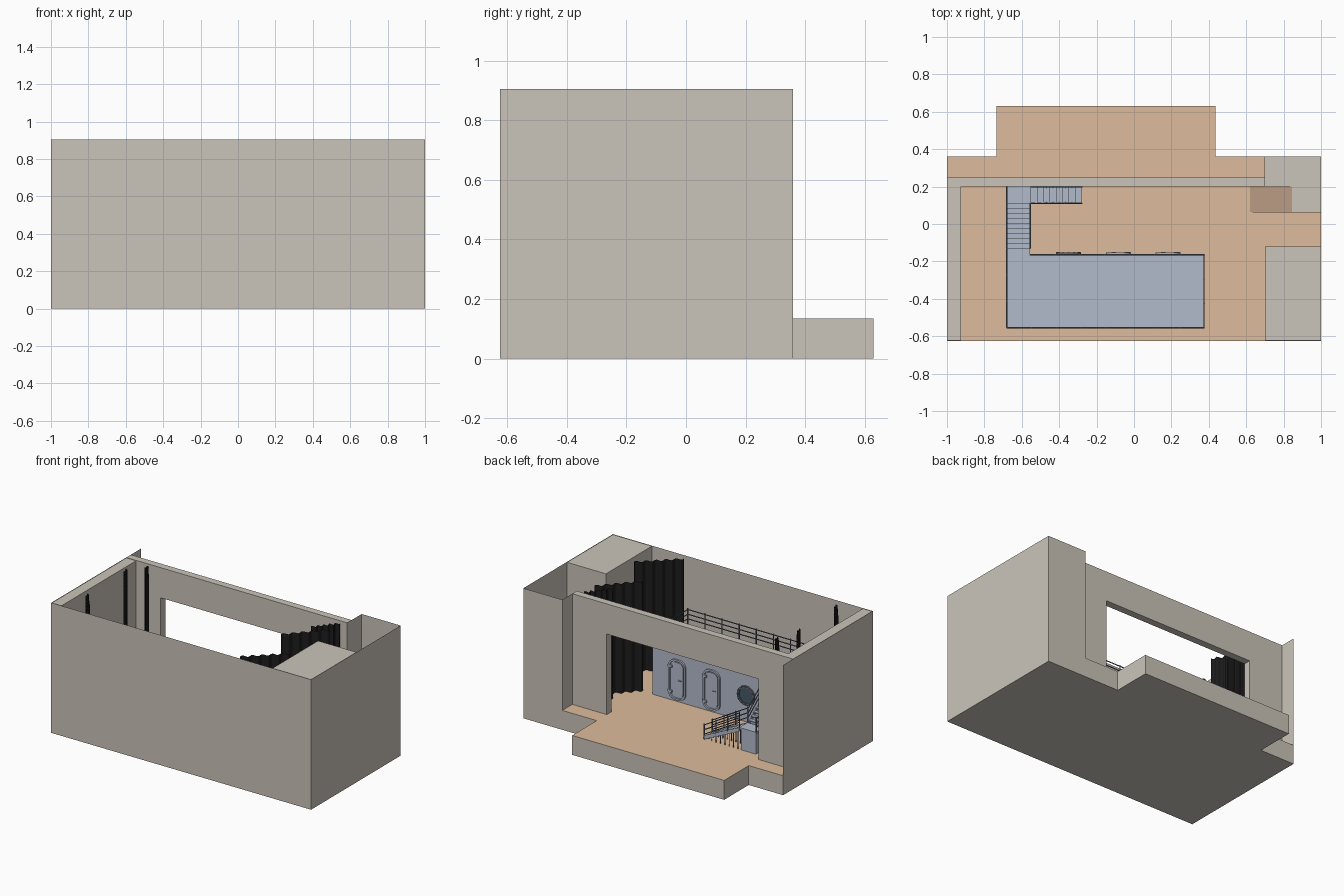
import bpy, bmesh, math
from mathutils import Vector

if "Cube" in bpy.data.objects:
    bpy.data.objects.remove(bpy.data.objects["Cube"])

def mat(name, c):
    m = bpy.data.materials.new(name)
    m.diffuse_color = (*c, 1)
    m.use_nodes = True
    m.node_tree.nodes["Principled BSDF"].inputs["Base Color"].default_value = m.diffuse_color
    return m

STONE = mat("plaster", (0.60, 0.56, 0.49))
WOOD = mat("stage_wood", (0.74, 0.50, 0.34))
STEEL = mat("painted_steel", (0.45, 0.50, 0.60))
RAIL = mat("rail_metal", (0.12, 0.14, 0.17))
BLACK = mat("black_cloth", (0.012, 0.012, 0.012))
GLASS = mat("dark_glass", (0.06, 0.10, 0.14))
FLOOR, TOP, DECK, LAND = 0.135, 0.905, 0.475, 0.29

def finish(bm, name, *mats):
    me = bpy.data.meshes.new(name)
    bm.to_mesh(me)
    bm.free()
    for m in mats:
        me.materials.append(m)
    ob = bpy.data.objects.new(name, me)
    bpy.context.collection.objects.link(ob)
    return ob

def add_box(bm, x0, x1, y0, y1, z0, z1):
    v = [bm.verts.new((x, y, z)) for z in (z0, z1) for x, y in ((x0, y0), (x1, y0), (x1, y1), (x0, y1))]
    for f in ((3, 2, 1, 0), (4, 5, 6, 7), (0, 1, 5, 4), (1, 2, 6, 5), (2, 3, 7, 6), (3, 0, 4, 7)):
        bm.faces.new([v[i] for i in f])

def boxes(name, m, *dims):
    bm = bmesh.new()
    for d in dims:
        add_box(bm, *d)
    return finish(bm, name, m)

def add_bar(bm, a, b, r, n=6):
    a, b = Vector(a), Vector(b)
    d = b - a
    res = bmesh.ops.create_cone(bm, cap_ends=True, segments=n, radius1=r, radius2=r, depth=d.length)
    q = Vector((0, 0, 1)).rotation_difference(d)
    for v in res["verts"]:
        v.co = q @ v.co + (a + b) / 2

def sheet(name, m, pts, z0, z1):
    bm = bmesh.new()
    lo = [bm.verts.new((x, y, z0)) for x, y in pts]
    hi = [bm.verts.new((x, y, z1)) for x, y in pts]
    for i in range(len(pts) - 1):
        bm.faces.new((lo[i], lo[i + 1], hi[i + 1], hi[i]))
    return finish(bm, name, m)

# Stage floor with apron, notched for the sunken side room
outline = [(-1, -.625), (1, -.625), (1, .065), (.62, .065), (.62, .2), (.7, .2), (.7, .36),
           (.435, .36), (.435, .63), (-.735, .63), (-.735, .36), (-1, .36)]
bm = bmesh.new()
face = bm.faces.new([bm.verts.new((x, y, 0)) for x, y in outline])
ext = bmesh.ops.extrude_face_region(bm, geom=[face], use_keep_orig=True)
for g in ext["geom"]:
    if isinstance(g, bmesh.types.BMVert):
        g.co.z = FLOOR
    elif isinstance(g, bmesh.types.BMFace):
        g.material_index = 1
bmesh.ops.recalc_face_normals(bm, faces=bm.faces)
finish(bm, "stage_floor", STONE, WOOD)

# Sunken room floor and ramp leading down to it
boxes("side_room_floor", STONE, (.62, 1, .065, .36, 0, .004))
bm = bmesh.new()
bm.faces.new([bm.verts.new(p) for p in ((.62, .065, FLOOR), (.845, .065, .005), (.845, .2, .005), (.62, .2, FLOOR))])
finish(bm, "side_ramp", WOOD)

# Thin outer shell, thick inner wall, side block and proscenium
sheet("outer_shell", STONE, [(-1, .36), (-1, -.625), (1, -.625), (1, .36), (.7, .36), (.7, .25)], 0, TOP)
boxes("left_wall", STONE, (-.999, -.925, -.624, .2, FLOOR, TOP - .003))
boxes("side_block", STONE, (.7, .999, -.624, -.12, FLOOR, TOP - .003))
boxes("proscenium", STONE, (-.999, -.735, .2, .25, FLOOR, TOP), (.435, .7, .2, .25, FLOOR, TOP),
      (-.735, .435, .2, .25, .695, TOP))

# Black wing curtains, angled and pleated
def curtain(name, a, b, folds=5):
    a, b = Vector(a), Vector(b)
    d = b - a
    n = Vector((-d.y, d.x)).normalized()
    k = folds * 8
    pts = [a + d * i / k + n * .012 * math.sin(2 * math.pi * folds * i / k) for i in range(k + 1)]
    ob = sheet(name, BLACK, pts, FLOOR + .003, .9)
    for p in ob.data.polygons:
        p.use_smooth = True

for i, (a, b) in enumerate((((-.83, .18), (-.72, .03)), ((-.91, .065), (-.76, -.155)), ((-.9, -.375), (-.745, -.58)),
                            ((.66, .18), (.54, .03)), ((.66, .065), (.45, -.17)), ((.66, -.37), (.43, -.59)))):
    curtain(f"curtain_{i + 1}", a, b)

# Raised steel platform and stair landing
boxes("platform", STEEL, (-.68, .375, -.555, -.165, FLOOR, DECK), (-.68, -.555, -.166, -.13, FLOOR, DECK))
boxes("platform_edge", STEEL, (-.555, .378, -.165, -.161, DECK - .018, DECK + .001))
boxes("landing", STEEL, (-.675, -.56, .115, .195, FLOOR, LAND - .012), (-.68, -.55, .11, .2, LAND - .012, LAND))

# Two flights of open treads with stringers
N1, N2 = 10, 9
r1, r2 = (DECK - LAND) / N1, (LAND - FLOOR) / N2
treads = []
for i in range(1, N1):
    y = -.13 + .24 * (i - 1) / (N1 - 1)
    treads.append((-.678, -.557, y, y + .24 / (N1 - 1), DECK - r1 * i - .007, DECK - r1 * i))
for i in range(1, N2):
    x = -.55 + .27 * (i - 1) / (N2 - 1)
    treads.append((x, x + .27 / (N2 - 1), .112, .198, LAND - r2 * i - .007, LAND - r2 * i))
boxes("stair_treads", STEEL, *treads)

def stringer(bm, a, b, axis):
    t = Vector((.005, 0, 0)) if axis == "x" else Vector((0, .005, 0))
    a, b, h = Vector(a), Vector(b), Vector((0, 0, .028))
    v = [bm.verts.new(p + s * t / 2) for s in (-1, 1) for p in (a, b, b - h, a - h)]
    for f in ((3, 2, 1, 0), (4, 5, 6, 7), (0, 1, 5, 4), (1, 2, 6, 5), (2, 3, 7, 6), (3, 0, 4, 7)):
        bm.faces.new([v[i] for i in f])

bm = bmesh.new()
for x in (-.678, -.557):
    stringer(bm, (x, -.13, DECK), (x, .11, LAND), "x")
for y in (.112, .198):
    stringer(bm, (-.55, y, LAND), (-.28, y, FLOOR + .028), "y")
bmesh.ops.recalc_face_normals(bm, faces=bm.faces)
finish(bm, "stair_stringers", STEEL)

# Stair support posts
bm = bmesh.new()
for i in range(7):
    t = i / 8
    for y in (.118, .192):
        add_bar(bm, (-.535 + .27 * t, y, FLOOR), (-.535 + .27 * t, y, LAND - .02 - (LAND - FLOOR - .03) * t), .003)
finish(bm, "stair_supports", RAIL)

# Guard rails: posts and three horizontal bars per run
def guard(bm, a, b, spans, h=.1):
    a, b = Vector(a), Vector(b)
    for i in range(spans + 1):
        p = a.lerp(b, i / spans)
        add_bar(bm, p, p + Vector((0, 0, h + .008)), .004)
    for k in (.35, .67, 1):
        u = Vector((0, 0, h * k))
        add_bar(bm, a + u, b + u, .0035)

bm = bmesh.new()
for a, b, n in (((-.555, -.165, DECK), (.375, -.165, DECK), 7), ((.375, -.165, DECK), (.375, -.555, DECK), 3),
                ((.375, -.555, DECK), (-.68, -.555, DECK), 8), ((-.68, -.555, DECK), (-.68, -.13, DECK), 3)):
    guard(bm, a, b, n)
finish(bm, "platform_rails", RAIL)
bm = bmesh.new()
for a, b, n in (((-.68, -.13, DECK), (-.68, .11, LAND), 2), ((-.555, -.13, DECK), (-.555, .11, LAND), 2),
                ((-.68, .11, LAND), (-.68, .2, LAND), 1), ((-.55, .11, LAND), (-.28, .11, FLOOR), 3),
                ((-.55, .198, LAND), (-.28, .198, FLOOR), 3)):
    guard(bm, a, b, n)
finish(bm, "stair_rails", RAIL)

# Wall hatches: raised rounded frame, door leaf, hinges and handle
def rounded(cx, cz, w, h, r, n=6):
    return [(cx + sx * (w - r) + r * math.cos(t), cz + sz * (h - r) + r * math.sin(t))
            for q, (sx, sz) in enumerate(((1, 1), (-1, 1), (-1, -1), (1, -1)))
            for t in [math.pi / 2 * (q + i / n) for i in range(n + 1)]]

def plate(bm, pts, y0, y1, inner=None):
    rows = [[bm.verts.new((x, y, z)) for x, z in p] for p, y in
            ((pts, y0), (pts, y1), *(((inner, y1), (inner, y0)) if inner else ()))]
    k = len(pts)
    for r0, r1_ in zip(rows, rows[1:]):
        for i in range(k):
            bm.faces.new((r0[i], r0[(i + 1) % k], r1_[(i + 1) % k], r1_[i]))
    if not inner:
        bm.faces.new(rows[1])

WALL = -.165
for i, x in enumerate((.18, -.085)):
    bm = bmesh.new()
    plate(bm, rounded(x, .288, .065, .14, .05), WALL, WALL + .012, rounded(x, .288, .053, .128, .04))
    plate(bm, rounded(x, .288, .046, .12, .035), WALL, WALL + .007)
    for z in (.2, .375):
        add_box(bm, x + .035, x + .068, WALL, WALL + .015, z - .008, z + .008)
    add_bar(bm, (x - .035, WALL + .012, .288), (x - .012, WALL + .012, .288), .004)
    bmesh.ops.recalc_face_normals(bm, faces=bm.faces)
    finish(bm, f"hatch_{i + 1}", STEEL)

# Round porthole with bolted rim
bm = bmesh.new()
plate(bm, rounded(-.35, .32, .067, .067, .067), WALL, WALL + .012, rounded(-.35, .32, .052, .052, .052))
for i in range(12):
    t = math.tau * i / 12
    p = Vector((-.35 + .06 * math.cos(t), WALL + .01, .32 + .06 * math.sin(t)))
    add_bar(bm, p, p + Vector((0, .006, 0)), .004)
bmesh.ops.recalc_face_normals(bm, faces=bm.faces)
finish(bm, "porthole_rim", RAIL)
bm = bmesh.new()
plate(bm, rounded(-.35, .32, .053, .053, .053), WALL, WALL + .005)
bmesh.ops.recalc_face_normals(bm, faces=bm.faces)
finish(bm, "porthole_glass", GLASS)
